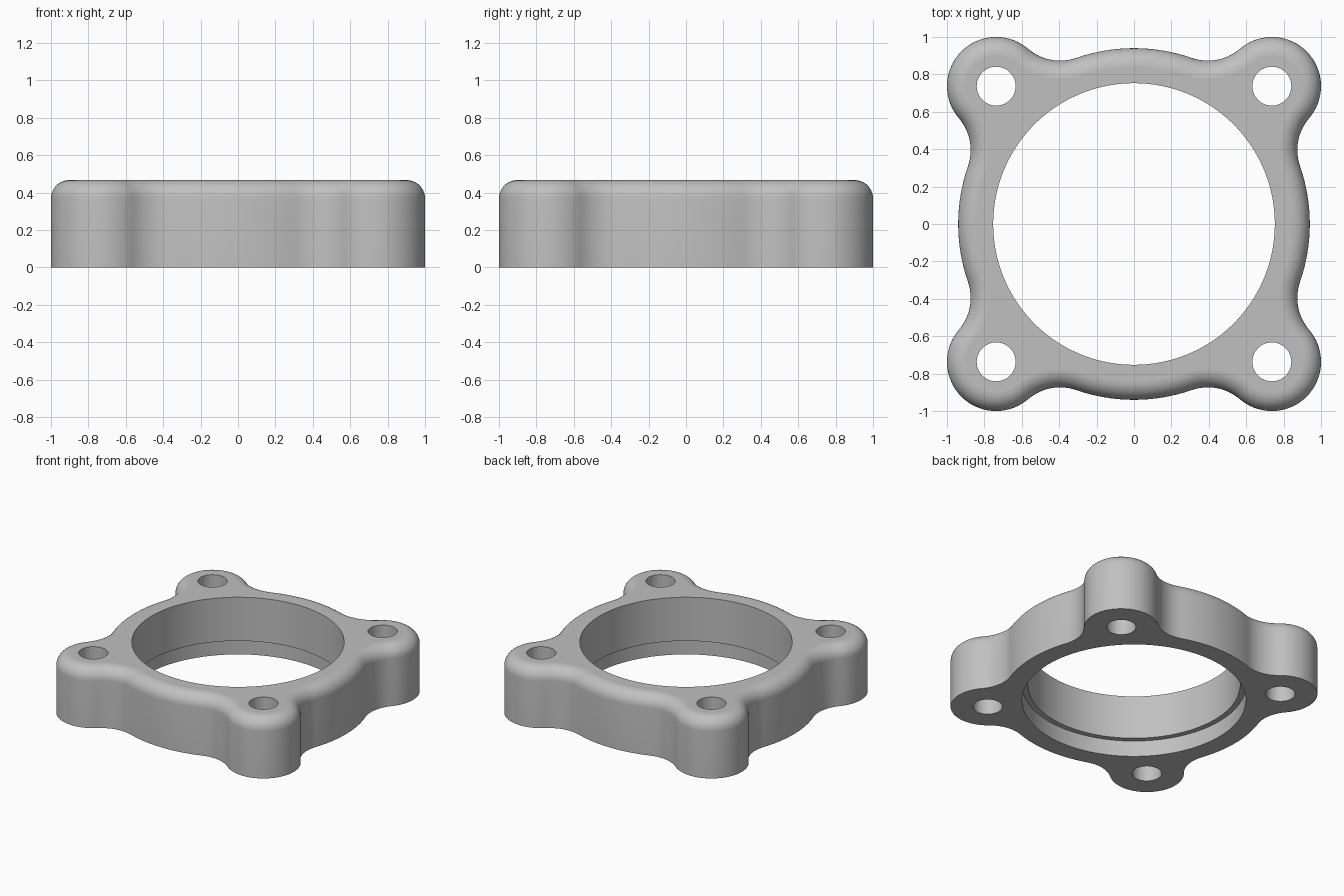
import bpy, bmesh
from math import acos, atan2, cos, sin, pi, sqrt

cube = bpy.data.objects.get("Cube")
if cube:
    bpy.data.objects.remove(cube, do_unlink=True)

HEIGHT, ROUND = 0.467, 0.097             # plate height, top edge rounding
LOBE, RING, NECK = 0.263, 0.94, 0.263    # radii of corner lobe, ring, concave blend
BORE, RECESS, STEP = 0.753, 0.794, 0.125
HOLE = 0.104
CORNER = 1 - LOBE
DIAG = CORNER * sqrt(2)

# Angles where the concave blends touch the ring and the lobes
reach = RING + NECK
a = acos((reach**2 + DIAG**2 - (LOBE + NECK)**2) / (2 * DIAG * reach))
b = atan2(-reach * sin(a), reach * cos(a) - DIAG)

# Arcs of one quarter: centre distance, centre angle, signed radius, normal range, steps
ARCS = [
    (0, 0, RING, a - pi / 2, -a, 20),
    (reach, -a, -NECK, -a, b, 14),
    (DIAG, 0, LOBE, b, -b, 36),
    (reach, a, -NECK, -b, a, 14),
]


def outline(inset):
    points = []
    for quarter in range(4):
        turn = pi / 4 + quarter * pi / 2
        for dist, angle, radius, start, end, steps in ARCS:
            for i in range(steps):
                n = turn + start + (end - start) * i / steps
                points.append((dist * cos(turn + angle) + (radius - inset) * cos(n),
                               dist * sin(turn + angle) + (radius - inset) * sin(n)))
    return points


def circle(radius, steps, x=0, y=0):
    return [(x + radius * cos(2 * pi * i / steps), y + radius * sin(2 * pi * i / steps))
            for i in range(steps)]


bm = bmesh.new()


def ring(points, z):
    return [bm.verts.new((x, y, z)) for x, y in points]


def loft(rings):
    for low, high in zip(rings, rings[1:]):
        for i in range(len(low)):
            j = (i + 1) % len(low)
            bm.faces.new((low[i], low[j], high[j], high[i]))


def cap(loops, normal):
    edges = [bm.edges.get((loop[i - 1], loop[i])) for loop in loops for i in range(len(loop))]
    made = bmesh.ops.triangle_fill(bm, use_beauty=True, use_dissolve=False,
                                   edges=edges, normal=normal)
    return [f for f in made["geom"] if isinstance(f, bmesh.types.BMFace)]


# Outer wall with rounded top edge
wall = [ring(outline(0), 0)]
for k in range(11):
    t = k / 10 * pi / 2
    wall.append(ring(outline(ROUND * (1 - cos(t))), HEIGHT - ROUND * (1 - sin(t))))
loft(wall)

# Central bore with a wider recess below
bore = [ring(circle(r, 128), z) for r, z in
        ((RECESS, 0), (RECESS, STEP), (BORE, STEP), (BORE, HEIGHT))]
loft(bore)

# Corner bolt holes
tops, bottoms = [wall[-1], bore[-1]], [wall[0], bore[0]]
for sx in (-1, 1):
    for sy in (-1, 1):
        pts = circle(HOLE, 48, sx * CORNER, sy * CORNER)
        hole = [ring(pts, 0), ring(pts, HEIGHT)]
        loft(hole)
        bottoms.append(hole[0])
        tops.append(hole[1])

# Flat top and bottom faces
cap(tops, (0, 0, 1))
cap(bottoms, (0, 0, -1))
bmesh.ops.recalc_face_normals(bm, faces=bm.faces[:])

mesh = bpy.data.meshes.new("mounting_flange")
bm.to_mesh(mesh)
bm.free()
flange = bpy.data.objects.new("mounting_flange", mesh)
bpy.context.collection.objects.link(flange)

# Plain grey finish
grey = bpy.data.materials.new("plain_grey")
grey.use_nodes = True
colour = (0.53, 0.53, 0.53, 1)
grey.diffuse_color = colour
grey.node_tree.nodes["Principled BSDF"].inputs["Base Color"].default_value = colour
mesh.materials.append(grey)

# Smooth walls, flat caps
bpy.ops.object.select_all(action="DESELECT")
flange.select_set(True)
bpy.context.view_layer.objects.active = flange
bpy.ops.object.shade_smooth_by_angle(angle=pi / 6)
for face in mesh.polygons:
    if abs(face.normal.z) > 0.999:
        face.use_smooth = False
